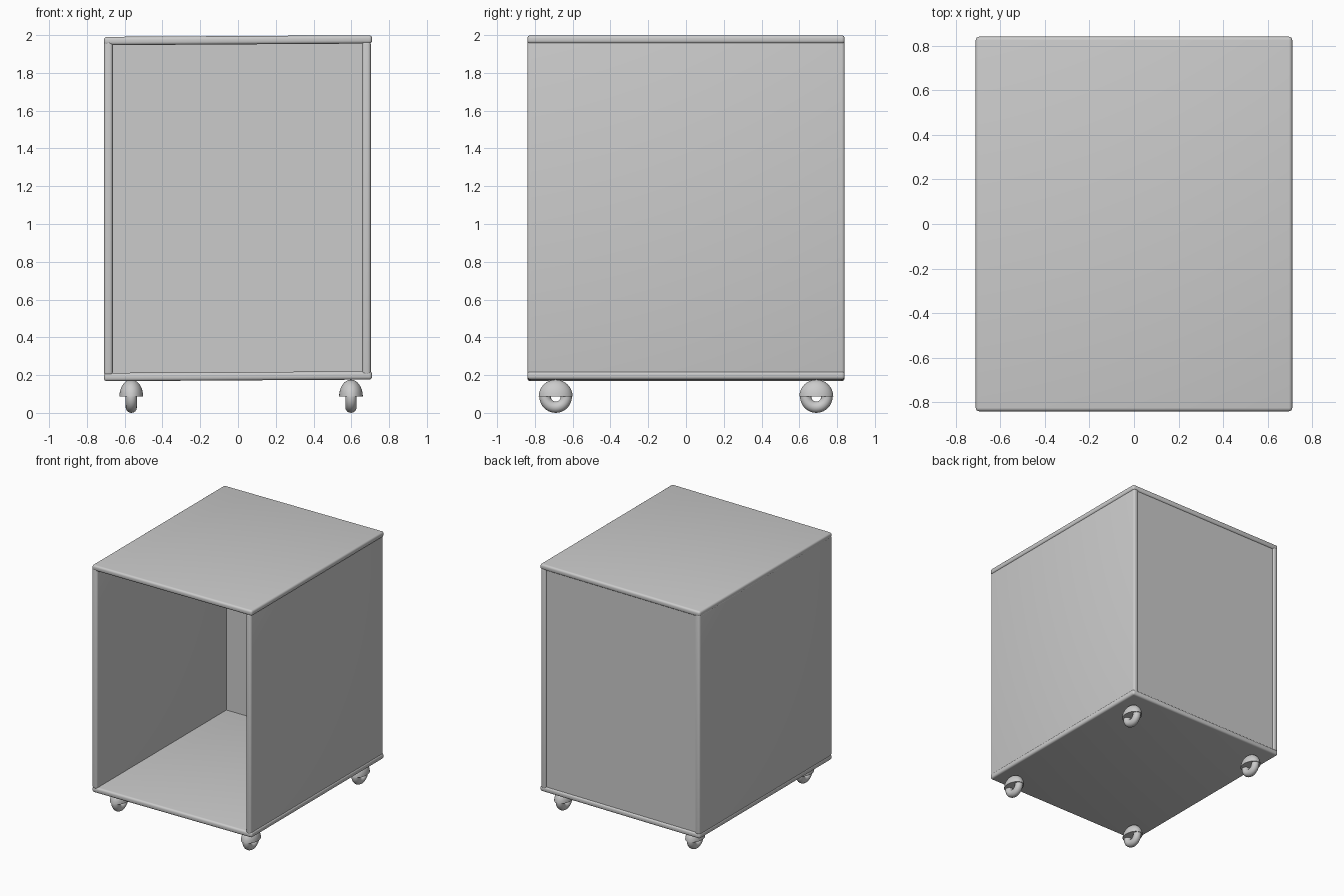
import bpy, bmesh
from math import radians, pi

if "Cube" in bpy.data.objects:
    bpy.data.objects.remove(bpy.data.objects["Cube"])


def panel(name, center, size, bevel=0.016, tilt=0.0):
    bpy.ops.mesh.primitive_cube_add(size=1, location=center)
    ob = bpy.context.object
    ob.name = name
    ob.scale = size
    bpy.ops.object.transform_apply(location=False, rotation=False, scale=True)
    ob.rotation_euler.y = radians(-tilt)
    if bevel:
        mod = ob.modifiers.new("rounded_edges", 'BEVEL')
        mod.width = bevel
        mod.segments = 4
        bpy.ops.object.modifier_apply(modifier=mod.name)
        bpy.ops.object.shade_smooth_by_angle(angle=radians(35))
    return ob


def caster(name, x, y):
    # Half-ellipsoid hood with a flat underside
    bm = bmesh.new()
    bmesh.ops.create_uvsphere(bm, u_segments=32, v_segments=16, radius=0.09)
    cut = bmesh.ops.bisect_plane(bm, geom=bm.verts[:] + bm.edges[:] + bm.faces[:],
                                 plane_co=(0, 0, 0), plane_no=(0, 0, 1),
                                 clear_inner=True)
    rim = [e for e in bm.edges if e.is_boundary]
    bmesh.ops.holes_fill(bm, edges=rim, sides=0)
    bmesh.ops.scale(bm, vec=(0.7, 1, 1), verts=bm.verts)
    bmesh.ops.recalc_face_normals(bm, faces=bm.faces)
    me = bpy.data.meshes.new(name + "_hood")
    bm.to_mesh(me)
    bm.free()
    hood = bpy.data.objects.new(name + "_hood", me)
    hood.location = (x, y, 0.086)
    bpy.context.collection.objects.link(hood)
    bpy.ops.object.select_all(action='DESELECT')
    hood.select_set(True)
    bpy.context.view_layer.objects.active = hood
    bpy.ops.object.shade_smooth_by_angle(angle=radians(40))

    # Ring-shaped wheel rolling along y
    bpy.ops.mesh.primitive_torus_add(location=(x, y, 0.086), rotation=(0, pi / 2, 0),
                                     major_segments=32, minor_segments=16,
                                     major_radius=0.056, minor_radius=0.03)
    wheel = bpy.context.object
    wheel.name = name + "_wheel"
    bpy.ops.object.shade_smooth_by_angle(angle=radians(60))


# Top and bottom boards, very slightly tilted
panel("top_board", (0, 0, 1.973), (1.42, 1.68, 0.044), tilt=0.35)
panel("bottom_board", (0, 0, 0.194), (1.42, 1.68, 0.044), tilt=0.35)

# Side boards
panel("left_side", (-0.686, 0, 1.083), (0.046, 1.68, 1.77))
panel("right_side", (0.68, 0, 1.083), (0.046, 1.68, 1.77))

# Thin back board set between the sides; the front stays open
panel("back_board", (-0.003, 0.815, 1.083), (1.34, 0.03, 1.76), bevel=0)

# Four casters
for fb, y in (("front", -0.69), ("back", 0.69)):
    for lr, x in (("left", -0.565), ("right", 0.598)):
        caster(f"{fb}_{lr}_caster", x, y)
